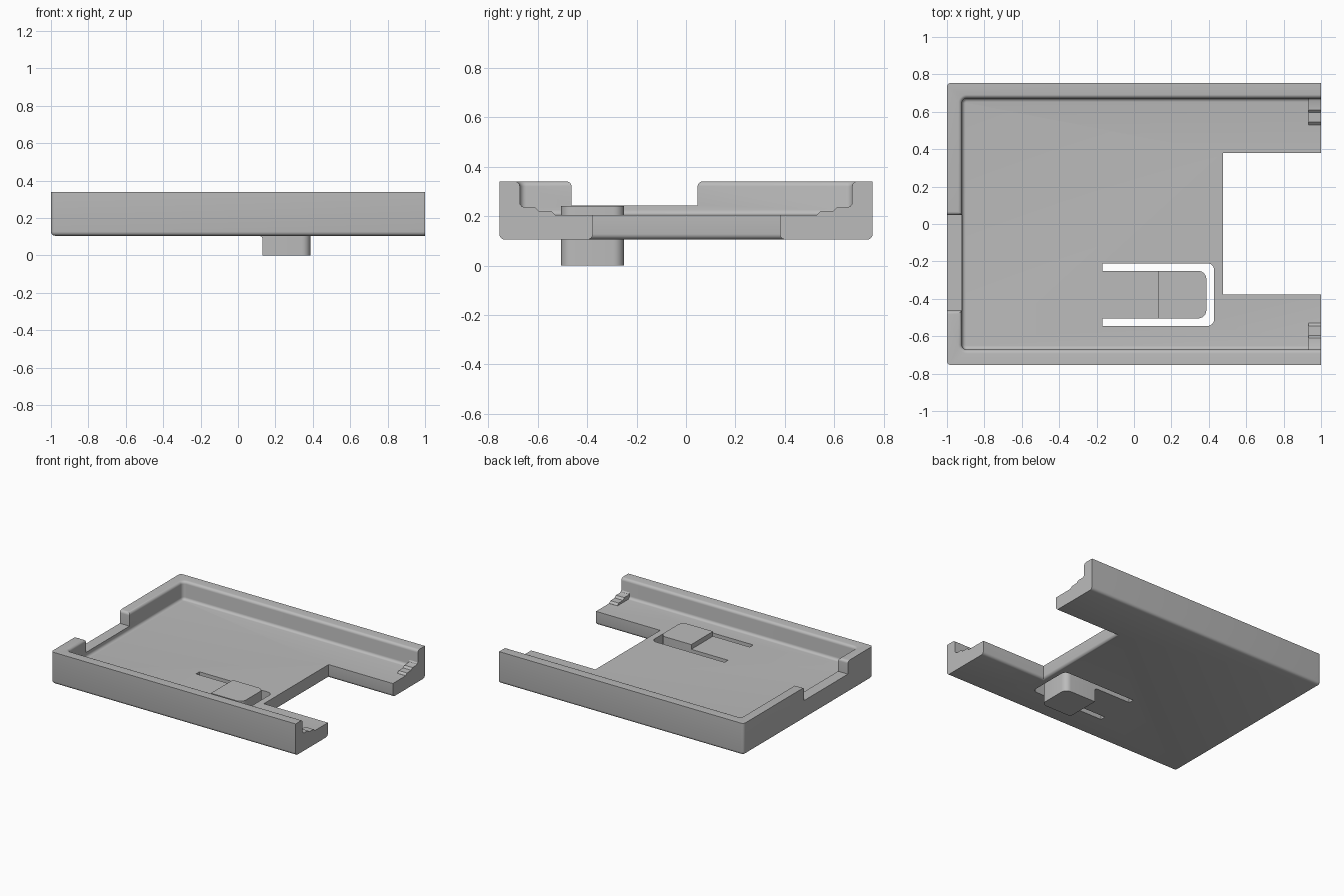
import bpy, bmesh
from math import sin, cos, pi, radians

default = bpy.data.objects.get("Cube")
if default:
    bpy.data.objects.remove(default, do_unlink=True)

grey = bpy.data.materials.new("plain grey")
grey.use_nodes = True
grey.diffuse_color = (0.5, 0.5, 0.5, 1)
grey.node_tree.nodes["Principled BSDF"].inputs["Base Color"].default_value = (0.5, 0.5, 0.5, 1)

BOTTOM, FLOOR, TOP = 0.105, 0.205, 0.34
HALF_X, HALF_Y = 1.0, 0.755


def finish(name, bm):
    bmesh.ops.recalc_face_normals(bm, faces=bm.faces)
    mesh = bpy.data.meshes.new(name)
    bm.to_mesh(mesh)
    bm.free()
    mesh.materials.append(grey)
    obj = bpy.data.objects.new(name, mesh)
    bpy.context.collection.objects.link(obj)
    return obj


def loft(name, rings):
    """Skin equal-length rings of 3D points and cap both ends."""
    bm = bmesh.new()
    rows = [[bm.verts.new(p) for p in ring] for ring in rings]
    n = len(rows[0])
    for a, b in zip(rows, rows[1:]):
        for i in range(n):
            j = (i + 1) % n
            bm.faces.new((a[i], a[j], b[j], b[i]))
    bm.faces.new(rows[0])
    bm.faces.new(rows[-1])
    return finish(name, bm)


def prism_z(name, pts, z0, z1):
    return loft(name, [[(x, y, z) for x, y in pts] for z in (z0, z1)])


def prism_x(name, pts, x0, x1):
    return loft(name, [[(x, y, z) for y, z in pts] for x in (x0, x1)])


def arc(cx, cy, r, a0, a1, n=6):
    angles = [radians(a0 + (a1 - a0) * i / n) for i in range(n + 1)]
    return [(cx + r * cos(a), cy + r * sin(a)) for a in angles]


def tongue_end(x, y0, y1, r):
    """Rounded end of a strip pointing to +x."""
    return arc(x - r, y0 + r, r, -90, 0) + arc(x - r, y1 - r, r, 0, 90)


def cut(obj, cutter):
    cutter.hide_render = True
    mod = obj.modifiers.new("cut", "BOOLEAN")
    mod.operation, mod.solver, mod.object = "DIFFERENCE", "EXACT", cutter
    bpy.context.view_layer.objects.active = obj
    bpy.ops.object.modifier_apply(modifier=mod.name)
    bpy.data.objects.remove(cutter, do_unlink=True)


# tray block with the end notch, lower edges and rear corners rounded
outline = [(-HALF_X, -HALF_Y), (HALF_X, -HALF_Y), (HALF_X, -0.377), (0.475, -0.377),
           (0.475, 0.38), (HALF_X, 0.38), (HALF_X, HALF_Y), (-HALF_X, HALF_Y)]
tray = prism_z("tray", outline, BOTTOM, TOP)
bm = bmesh.new()
bm.from_mesh(tray.data)


def is_rounded(edge):
    a, b = (v.co for v in edge.verts)
    at_open_end = a.x > 0.99 and b.x > 0.99
    low = a.z < BOTTOM + 0.01 and b.z < BOTTOM + 0.01
    rear_corner = a.x < -0.99 and b.x < -0.99 and abs(a.z - b.z) > 0.1
    return (low and not at_open_end) or rear_corner


bmesh.ops.bevel(bm, geom=[e for e in bm.edges if is_rounded(e)], offset=0.022,
                segments=4, profile=0.5, affect="EDGES", clamp_overlap=True)
bm.to_mesh(tray.data)
bm.free()

# cavity: rounded foot, upright wall, rounded rim
R = 0.02
steps = [i / 5 * pi / 2 for i in range(6)]
levels = [(-R + R * sin(a), FLOOR + R - R * cos(a)) for a in steps]
levels += [(R - R * cos(a), TOP - R + R * sin(a)) for a in steps] + [(R, 0.42)]


def cavity_ring(off, z):
    r, x, y = 0.026 + off, -0.92 - off, 0.672 + off
    pts = arc(x + r, y - r, r, 90, 180) + arc(x + r, -y + r, r, 180, 270)
    pts += [(1.2, -y), (1.2, y)]
    return [(px, py, z) for px, py in pts]


cut(tray, loft("cavity_cutter", [cavity_ring(o, z) for o, z in levels]))

# opening in the rear wall, with rounded shoulders
Y0, Y1 = -0.463, 0.047
window = arc(Y0 - R, TOP - R, R, 90, 0) + [(Y0, 0.243), (Y1, 0.243)]
window += arc(Y1 + R, TOP - R, R, 180, 90) + [(Y1 + R, 0.42), (Y0 - R, 0.42)]
cut(tray, prism_x("window_cutter", window, -1.1, -0.88))

# U-shaped slot that frees the spring tongue
slot = [(-0.168, -0.545)] + tongue_end(0.428, -0.545, -0.21, 0.035) + [(-0.168, -0.21)]
slot += [(-0.168, -0.25)] + tongue_end(0.387, -0.505, -0.25, 0.045)[::-1] + [(-0.168, -0.505)]
cut(tray, prism_z("slot_cutter", slot, 0.05, 0.26))

# push button through the tongue, with a fillet under its rear face
button = prism_z("button", [(0.132, -0.505)] + tongue_end(0.387, -0.505, -0.25, 0.045)
                 + [(0.132, -0.25)], 0, 0.24)
curve = [(0.135, BOTTOM + 0.005), (0.112, BOTTOM + 0.005)] + arc(0.112, BOTTOM - 0.02, 0.02, 90, 0)
curve += [(0.135, BOTTOM - 0.02)]
fillet = loft("button_fillet", [[(x, y, z) for x, z in curve] for y in (-0.505, -0.25)])

# stepped ledges at the open end
parts = [tray, button, fillet]
ledge = [(0.69, 0.19), (0.69, 0.25), (0.672, 0.25), (0.665, 0.24), (0.655, 0.236),
         (0.61, 0.235), (0.595, 0.221), (0.545, 0.22), (0.53, 0.206), (0.53, 0.19)]
for name, side in (("left_ledge", 1), ("right_ledge", -1)):
    parts.append(prism_x(name, [(y * side, z) for y, z in ledge], 0.932, HALF_X))

bpy.ops.object.select_all(action="DESELECT")
for obj in parts:
    obj.select_set(True)
bpy.context.view_layer.objects.active = tray
bpy.ops.object.shade_smooth_by_angle(angle=radians(30))
